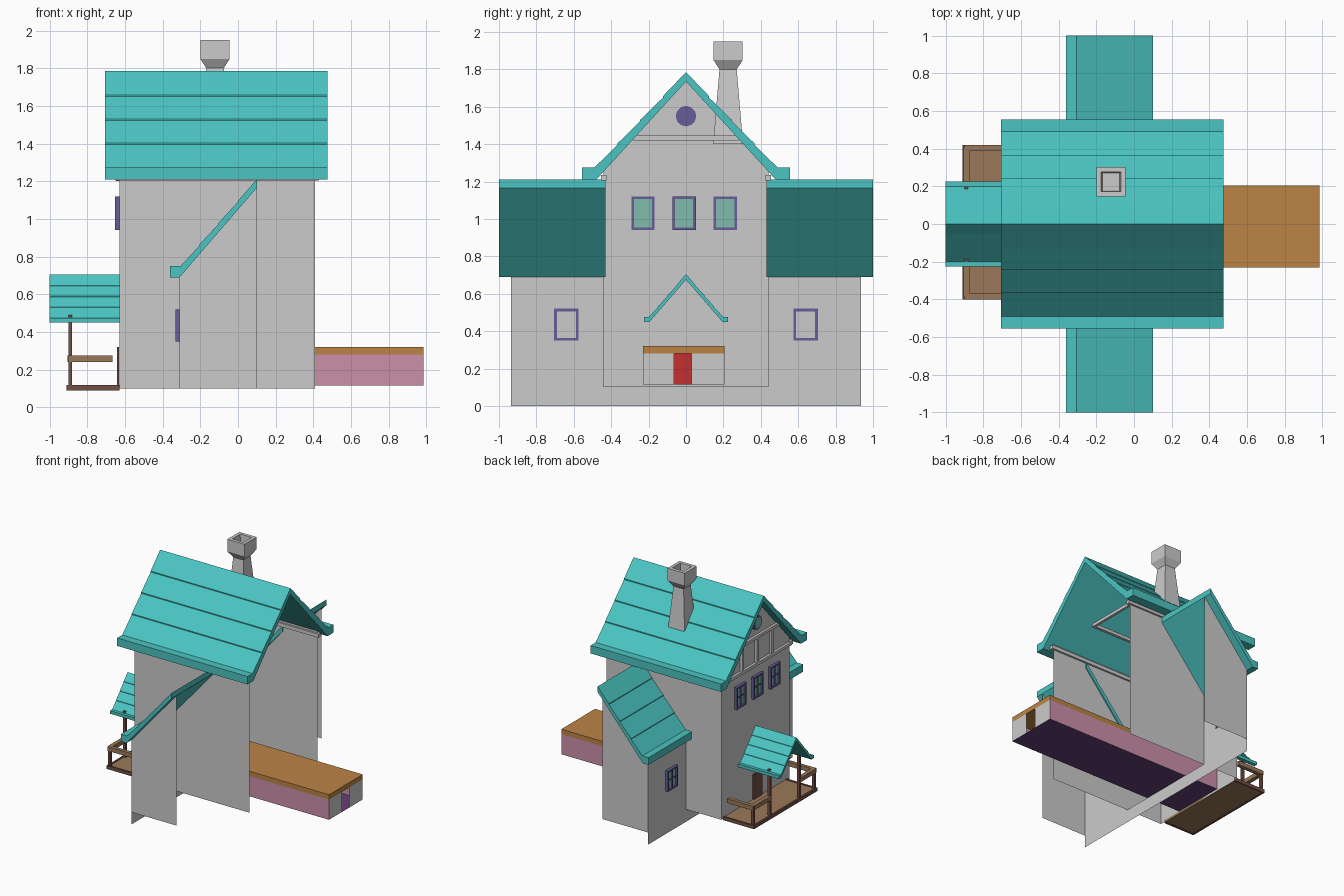
import bpy, bmesh, math
from mathutils import Vector

if "Cube" in bpy.data.objects:
    bpy.data.objects.remove(bpy.data.objects["Cube"])


def mat(name, r, g, b):
    m = bpy.data.materials.new(name)
    m.diffuse_color = (r, g, b, 1)
    m.use_nodes = True
    m.node_tree.nodes["Principled BSDF"].inputs["Base Color"].default_value = m.diffuse_color
    return m


TEAL = mat("teal_shingle", .07, .56, .54)
ORANGE = mat("orange", .50, .23, .06)
PINK = mat("pink", .60, .28, .40)
PURPLE = mat("purple_floor", .13, .05, .18)
DECK = mat("deck_wood", .32, .19, .10)
WOOD = mat("dark_wood", .17, .08, .06)
RED = mat("red", .55, .03, .03)
FRAME = mat("window_frame", .14, .11, .32)
GLASS = mat("glass", .22, .50, .42)


def finish(name, bm, m=None):
    bmesh.ops.recalc_face_normals(bm, faces=bm.faces)
    me = bpy.data.meshes.new(name)
    bm.to_mesh(me)
    bm.free()
    ob = bpy.data.objects.new(name, me)
    bpy.context.collection.objects.link(ob)
    if m:
        me.materials.append(m)
    return ob


def sheet(name, *polys, m=None):
    bm = bmesh.new()
    for p in polys:
        bm.faces.new([bm.verts.new(v) for v in p])
    return finish(name, bm, m)


def boxes(name, items, m=None):
    # each item is (x0, x1, y0, y1, z0, z1)
    bm = bmesh.new()
    for x0, x1, y0, y1, z0, z1 in items:
        vs = bmesh.ops.create_cube(bm, size=1)["verts"]
        for v in vs:
            v.co = Vector(((x0 + x1) / 2 + v.co.x * (x1 - x0),
                           (y0 + y1) / 2 + v.co.y * (y1 - y0),
                           (z0 + z1) / 2 + v.co.z * (z1 - z0)))
    return finish(name, bm, m)


def extrude(name, pts, axis, a, b, m=None):
    # profile is (y, z) for axis x, (x, z) for axis y
    put = (lambda p, t: (t, p[0], p[1])) if axis == "x" else (lambda p, t: (p[0], t, p[1]))
    bm = bmesh.new()
    A = [bm.verts.new(put(p, a)) for p in pts]
    B = [bm.verts.new(put(p, b)) for p in pts]
    bm.faces.new(A)
    bm.faces.new(B[::-1])
    for i in range(len(pts)):
        j = (i + 1) % len(pts)
        bm.faces.new((A[i], A[j], B[j], B[i]))
    return finish(name, bm, m)


def courses(top, low, n, lip):
    # stepped shingle line running down from top to low
    out = [top]
    for i in range(1, n + 1):
        t = i / n
        u = top[0] + (low[0] - top[0]) * t
        z = top[1] + (low[1] - top[1]) * t
        out.append((u, z))
        if i < n:
            out.append((u, z - lip))
    return out


def gable_roof(name, half_top, half_under, x0, x1):
    pts = half_top + half_under
    mirrored = [(-u, z) for u, z in pts[::-1] if abs(u) > 1e-6]
    extrude(name, pts + mirrored, "x", x0, x1, TEAL)


# main roof and porch roof
gable_roof("main_roof", courses((0, 1.785), (.49, 1.275), 4, .008) + [(.555, 1.275), (.555, 1.21)],
           [(.48, 1.21), (0, 1.735)], -.705, .475)
gable_roof("porch_roof", courses((0, .705), (.20, .475), 4, .004) + [(.225, .475), (.225, .45)],
           [(.195, .45), (0, .675)], -1.0, -.62)

# main walls: one gable end and two long sides, open towards +x
X0, X1, W = -.63, .41, .44
sheet("gable_wall", [(X0, -W, .1), (X0, W, .1), (X0, W, 1.26), (X0, 0, 1.74), (X0, -W, 1.26)])
for s, side in ((-1, "front"), (1, "back")):
    y, ye = s * W, s * .935
    sheet(side + "_wall", [(X0, y, .1), (X1, y, .1), (X1, y, 1.25), (X0, y, 1.25)])
    # lean-to wing
    sheet(side + "_wing_walls",
          [(-.31, ye, .1), (.1, ye, .1), (.1, ye, 1.18), (-.31, ye, .71)],
          [(-.31, ye, .1), (-.31, y, .1), (-.31, y, .71), (-.31, ye, .71)])
    extrude(side + "_wing_roof",
            courses((.1, 1.21), (-.305, .75), 4, .006) +
            [(-.36, .75), (-.36, .69), (-.31, .69), (.1, 1.165)],
            "y", s * .43, s * 1.0, TEAL)
    boxes(side + "_soffit_beam", [(X0 - .02, X1 + .02, y - .015, y + .015, 1.205, 1.235)])
# foundation strip below the wings
sheet("foundation", [(-.31, -.935, 0), (-.31, .935, 0), (-.31, .935, .105), (-.31, -.935, .105)])

# gable timbers and attic frame
boxes("gable_timbers", [(-.65, X0, -.28, .28, 1.42, 1.445),
                        (-.65, X0, -W, W, 1.2, 1.225),
                        (-.65, X0, -.0125, .0125, 1.225, 1.42),
                        (-.65, X0, -.2, -.18, 1.225, 1.42),
                        (-.65, X0, .18, .2, 1.225, 1.42)])
boxes("attic_frame", [(X0, .17, -.28, -.26, 1.42, 1.445), (X0, .17, .26, .28, 1.42, 1.445),
                      (.15, .17, -.26, .26, 1.42, 1.445)])

# chimney: square rings lofted upward, then down into the flue
bm = bmesh.new()
rings = []
for h, z in ((.08, 1.40), (.046, 1.80), (.078, 1.85), (.078, 1.95), (.052, 1.95), (.046, 1.84)):
    rings.append([bm.verts.new((-.122 + a * h, .225 + b * h, z))
                  for a, b in ((-1, -1), (1, -1), (1, 1), (-1, 1))])
for lo, hi in zip(rings, rings[1:]):
    for i in range(4):
        bm.faces.new((lo[i], lo[(i + 1) % 4], hi[(i + 1) % 4], hi[i]))
bm.faces.new(rings[0][::-1])
bm.faces.new(rings[-1])
finish("chimney", bm)


# windows on walls that face -x
def window(name, x, y, z, w, h, inner):
    t, o = .014, x - .022
    y0, y1, z0, z1 = y - w / 2, y + w / 2, z - h / 2, z + h / 2
    boxes(name + "_frame", [(o, inner, y0, y0 + t, z0, z1), (o, inner, y1 - t, y1, z0, z1),
                            (o, inner, y0, y1, z0, z0 + t), (o, inner, y0, y1, z1 - t, z1),
                            (o + .006, x, y - .004, y + .004, z0, z1),
                            (o + .006, x, y0, y1, z - .004, z + .004)], FRAME)
    boxes(name + "_glass", [(x - .008, inner - .004, y0 + t, y1 - t, z0 + t, z1 - t)], GLASS)


for i, y in enumerate((.21, -.01, -.23)):
    window("upper_window_%d" % i, X0, y, 1.03, .125, .18, X0 + (.015 if i == 1 else .005))
for s in (-1, 1):
    window("wing_window_%d" % s, -.31, s * .64, .435, .13, .17, -.306)

# round gable window
for name, r, dx, m in (("round_window_rim", .055, .02, FRAME), ("round_window_glass", .042, .025, GLASS)):
    ring = [(r * math.cos(k * math.pi / 6), 1.55 + r * math.sin(k * math.pi / 6)) for k in range(12)]
    extrude(name, ring, "x", X0 - dx, X0 + .004, m)

# corridor with an open doorway at its far end
E, A, B, F, C, T = .985, -.23, .205, .115, .28, .32
sheet("corridor_sides", *[[(X0, y, F), (E, y, F), (E, y, C), (X0, y, C)] for y in (A, B)], m=PINK)
boxes("corridor_roof", [(X0, E, A, B, C, T)], ORANGE)
sheet("corridor_floor", [(X0, A, F), (E, A, F), (E, B, F), (X0, B, F)], m=PURPLE)
sheet("corridor_end", [(E, A, F), (E, -.065, F), (E, -.065, C), (E, A, C)],
      [(E, .03, F), (E, B, F), (E, B, C), (E, .03, C)])

# front door: red inside, dark wood outside
boxes("door_inside", [(X0 + .002, X0 + .012, -.065, .03, F, C)], RED)
boxes("door_outside", [(X0 - .012, X0 - .002, -.075, .04, F, .32)], WOOD)

# porch deck, posts and rails
boxes("porch_deck", [(-.9, X0, -.39, .415, .095, .113)], DECK)
boxes("deck_edge", [(-.91, -.895, -.4, .42, .09, .118), (-.91, X0, -.4, -.385, .09, .118),
                    (-.91, X0, .405, .42, .09, .118)], WOOD)
posts, rails = [], []
for ye, yp in ((-.385, -.19), (.405, .19)):
    posts.append((-.9, -.88, yp - .01, yp + .01, .11, .49))
    posts.append((-.9, -.88, ye - .01, ye + .01, .11, .26))
    rails.append((-.9, -.665, ye - .015, ye + .015, .24, .275))
    rails.append((-.905, -.872, min(ye, yp), max(ye, yp), .24, .275))
boxes("porch_posts", posts, WOOD)
boxes("porch_rails", rails, DECK)
